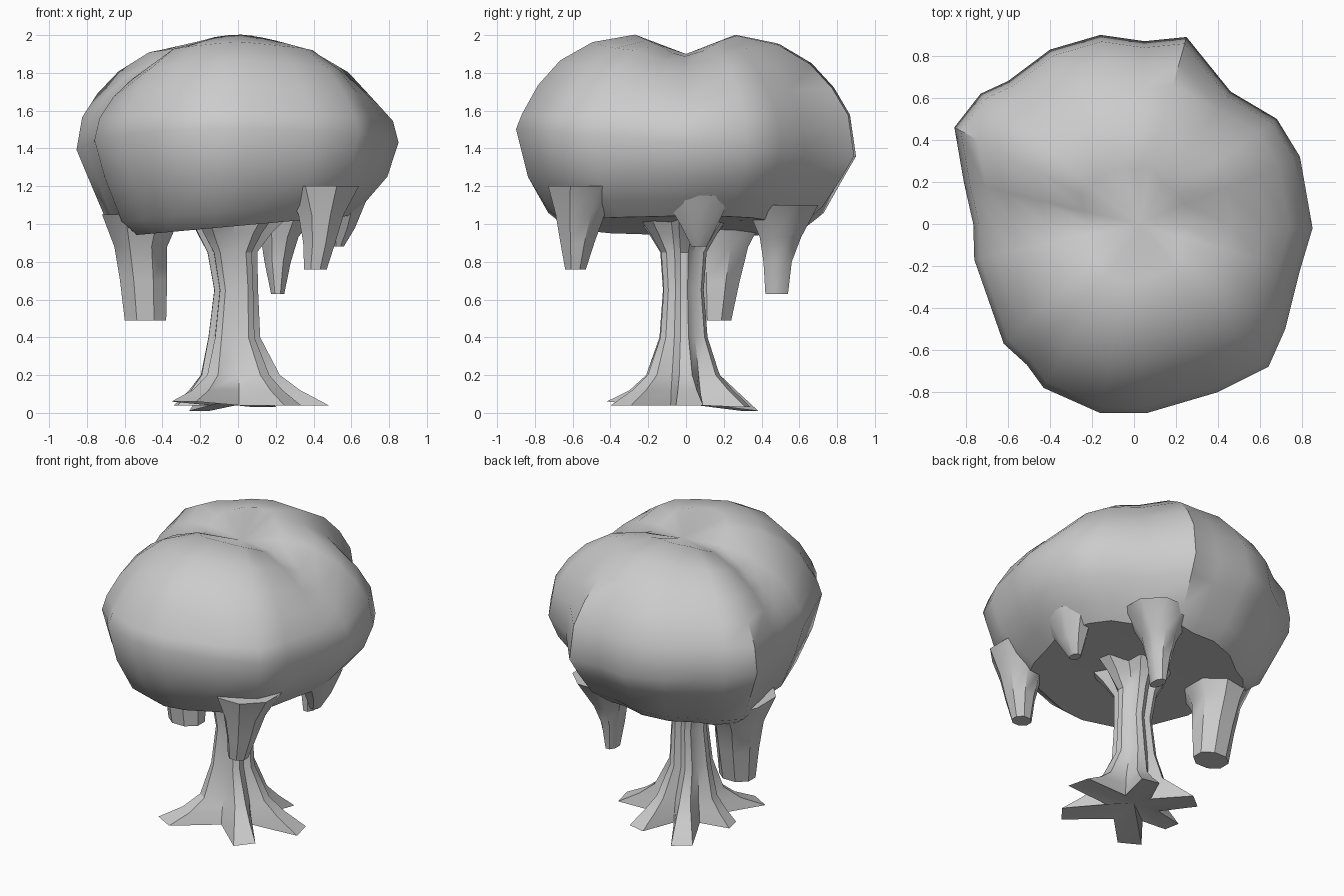
import bpy, math

if "Cube" in bpy.data.objects:
    bpy.data.objects.remove(bpy.data.objects["Cube"])

def loft(name, rings, bottom=None, top=None, angle=40):
    """Skin equal-sized rings (bottom to top); close ends with a fan point or an n-gon."""
    n = len(rings[0])
    verts = [p for r in rings for p in r]
    faces = []
    for k in range(len(rings) - 1):
        for i in range(n):
            j = (i + 1) % n
            faces.append((k*n + i, k*n + j, k*n + n + j, k*n + n + i))
    last = (len(rings) - 1) * n
    for start, tip, flip in ((0, bottom, True), (last, top, False)):
        if tip is None:
            ids = list(range(start, start + n))
            faces.append(tuple(ids[::-1] if flip else ids))
        else:
            verts.append(tip)
            c = len(verts) - 1
            for i in range(n):
                a, b = start + i, start + (i + 1) % n
                faces.append((b, a, c) if flip else (a, b, c))
    me = bpy.data.meshes.new(name)
    me.from_pydata(verts, [], faces)
    ob = bpy.data.objects.new(name, me)
    bpy.context.collection.objects.link(ob)
    bpy.ops.object.select_all(action='DESELECT')
    ob.select_set(True)
    bpy.context.view_layer.objects.active = ob
    bpy.ops.object.shade_smooth_by_angle(angle=math.radians(angle))
    return ob

# Leaf canopy: irregular plan outline, scaled through a rounded vertical profile
outline = [(.06, -.9), (.4, -.8), (.64, -.68), (.72, -.5), (.79, -.22), (.85, -.02),
           (.79, .32), (.68, .5), (.46, .63), (.25, .89), (.05, .87), (-.16, .9),
           (-.4, .83), (-.6, .68), (-.73, .62), (-.855, .46), (-.81, .2), (-.765, 0),
           (-.76, -.17), (-.62, -.57), (-.51, -.67), (-.43, -.78), (-.16, -.9)]
profile = [(.4, 1.0), (.7, .99), (.81, 1.07), (.93, 1.25), (1, 1.43), (.965, 1.58),
           (.87, 1.73), (.74, 1.86), (.55, 1.96), (.3, 2.01)]

def canopy_point(s, z, x, y):
    x, y = x*s, y*s
    if z > 1.5:      # two crowns with a valley running left to right
        w = min(1, (z - 1.5) / .4)
        z -= w * (.1*math.exp(-(y/.16)**2) + .09*abs(x) - .03*max(0, -y - .3))
    elif z < 1.2:    # underside tilts up to the right
        z += .09*x
    elif z > 1.3 and s == 1:
        z -= .08*y
    return (x, y, z)

loft("canopy", [[canopy_point(s, z, *p) for p in outline] for s, z in profile],
     bottom=(0, 0, 1.0), top=(.03, 0, 1.9))

# Hanging foliage: funnels of (x, y, z, half width x, half width y)
def hanging(name, sections, sides=8):
    rings = []
    for x, y, z, rx, ry in sections:
        ring = []
        for i in range(sides):
            a = math.tau * (i + .5) / sides
            c, s = math.cos(a), math.sin(a)
            ring.append((x + rx*c*1.08, y + ry*s*1.08, z))
        rings.append(ring)
    return loft(name, rings)

hanging("front_right_hanging_leaves", [(.41, -.585, .76, .06, .055), (.43, -.575, .9, .085, .09),
        (.44, -.56, 1.05, .12, .13), (.44, -.53, 1.2, .2, .2)])
hanging("left_hanging_leaves", [(-.49, .15, .49, .11, .09), (-.5, .16, .7, .125, .125),
        (-.515, .17, .88, .14, .16), (-.51, .17, 1.05, .21, .25)])
hanging("back_hanging_leaves", [(.21, .48, .63, .035, .06), (.21, .485, .8, .07, .075),
        (.22, .5, .93, .1, .11), (.24, .51, 1.1, .2, .19)])
hanging("right_hanging_leaves", [(.53, .07, .88, .03, .04), (.55, .07, .98, .07, .09),
        (.57, .06, 1.15, .12, .18)])

# Trunk with six spreading roots; each root is (angle, reach, tip height)
roots = [(5, .47, .04), (68, .38, .03), (120, .42, .01), (182, .33, .04),
         (232, .47, .06), (312, .44, .04)]
directions = []
for k, (a, reach, h) in enumerate(roots):
    nxt = roots[(k + 1) % 6][0]
    gap = (nxt - a) % 360
    directions += [(a - 9, 1, reach, h), (a + 9, 1, reach*.95, h), (a + gap/2, 0, .19, .04)]

def trunk_ring(z, radius, spread, ox):
    ring = []
    for a, is_root, reach, h in directions:
        r = radius * (1.06 if is_root else .88) + spread * (reach - radius)
        zz = h if spread == 1 else z
        ring.append((ox + r*math.cos(math.radians(a)), -.02 + r*math.sin(math.radians(a)), zz))
    return ring

loft("trunk", [trunk_ring(.04, .19, 1, 0), trunk_ring(.12, .17, .5, 0),
     trunk_ring(.2, .16, .17, 0), trunk_ring(.4, .13, 0, -.02), trunk_ring(.65, .11, 0, -.01),
     trunk_ring(.85, .125, 0, -.03), trunk_ring(.95, .15, .15, -.03),
     trunk_ring(1.04, .19, .3, -.02)], bottom=(0, 0, .07), angle=30)
